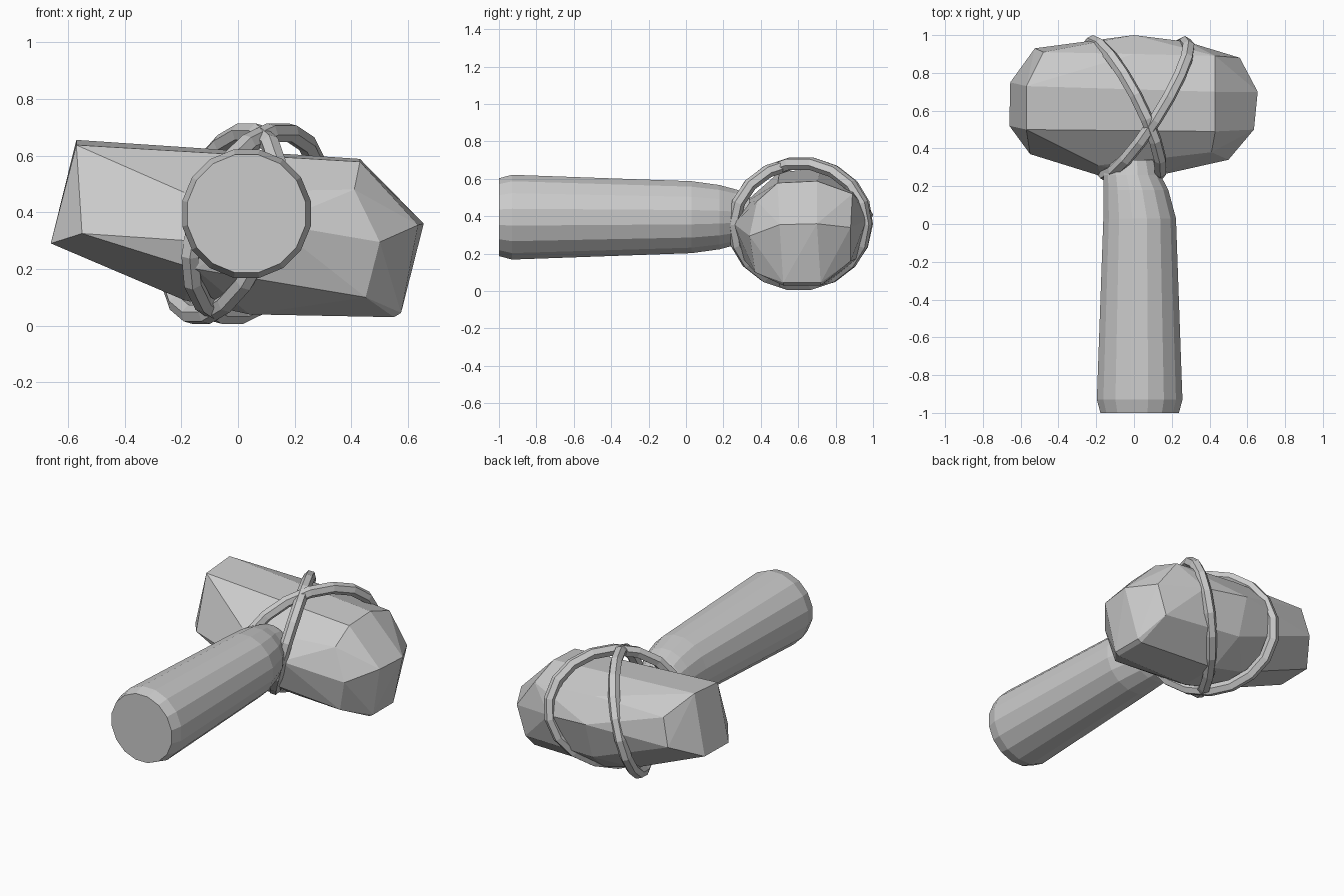
import bpy, bmesh
from math import sin, cos, tau
from mathutils import Vector

if "Cube" in bpy.data.objects:
    bpy.data.objects.remove(bpy.data.objects["Cube"])


def finish(name, bm):
    bmesh.ops.recalc_face_normals(bm, faces=bm.faces)
    me = bpy.data.meshes.new(name)
    bm.to_mesh(me)
    bm.free()
    ob = bpy.data.objects.new(name, me)
    bpy.context.collection.objects.link(ob)
    return ob


def skin(bm, rings, closed=False):
    """Bridge successive rings of verts, capping the ends when open."""
    n = len(rings[0])
    for i in range(len(rings) - (not closed)):
        a, b = rings[i], rings[(i + 1) % len(rings)]
        for j in range(n):
            k = (j + 1) % n
            bm.faces.new((a[j], a[k], b[k], b[j]))
    if not closed:
        bm.faces.new(rings[0])
        bm.faces.new(rings[-1])


# Wooden handle: 16-sided tapered shaft (y, radius, centre x)
bm = bmesh.new()
profile = [(-1, .212, .03), (-.93, .231, .03), (.03, .196, .03),
           (.18, .175, .01), (.26, .153, -.01), (.34, .13, -.01)]
skin(bm, [[bm.verts.new((cx + r * cos(tau * (j + .5) / 16), y,
                         .395 + r * sin(tau * (j + .5) / 16)))
           for j in range(16)] for y, r, cx in profile])
finish("handle", bm)

# Chipped stone head: hull of left end, middle and right end
left = [(-.57, .5, .637), (-.57, .73, .655), (-.66, .52, .29), (-.655, .75, .29),
        (-.55, .37, .325), (-.525, .93, .38), (-.48, .91, .55)]
middle = [(-.08, .49, .622), (-.08, .69, .628), (-.19, .31, .47), (-.18, .255, .3),
          (-.15, .28, .2), (.12, .255, .36), (.04, .36, .13), (-.19, .52, .09),
          (-.17, .75, .09), (.04, .5, .04), (.04, .75, .04), (0, .93, .18),
          (0, 1, .41), (-.2, .96, .45), (.28, .965, .38), (0, .9, .55)]
right = [(.43, .49, .578), (.43, .7, .588), (.41, .38, .48), (.5, .34, .295),
         (.45, .37, .1), (.55, .52, .03), (.55, .72, .03), (.575, .52, .045),
         (.575, .72, .045), (.635, .5, .355), (.655, .7, .36), (.56, .88, .34),
         (.43, .89, .52), (.5, .88, .16)]
bm = bmesh.new()
for p in left + middle + right:
    bm.verts.new(p)
res = bmesh.ops.convex_hull(bm, input=bm.verts[:])
bmesh.ops.delete(bm, geom=[v for v in bm.verts if not v.link_faces], context='VERTS')
bmesh.ops.dissolve_limit(bm, angle_limit=.09, verts=bm.verts[:], edges=bm.edges[:])
finish("stone_head", bm)


# Two crossing lashings: tilted elliptical loops with hexagonal section
def lashing(name, centre, forward, up):
    c, f, u = Vector(centre), Vector(forward), Vector(up)
    axis = f.cross(u).normalized()
    bm = bmesh.new()
    rings = []
    for i in range(18):
        a = tau * i / 18
        p = c + f * cos(a) + u * sin(a)
        out = (u * cos(a) - f * sin(a)).cross(axis).normalized()
        rings.append([bm.verts.new(p + (axis * cos(tau * j / 6) + out * sin(tau * j / 6)) * .035)
                      for j in range(6)])
    skin(bm, rings, closed=True)
    finish(name, bm)


lashing("lashing_a", (-.05, .61, .36), (.17, -.355, 0), (.09, .01, .325))
lashing("lashing_b", (.06, .61, .36), (-.21, -.35, 0), (.09, 0, .325))
